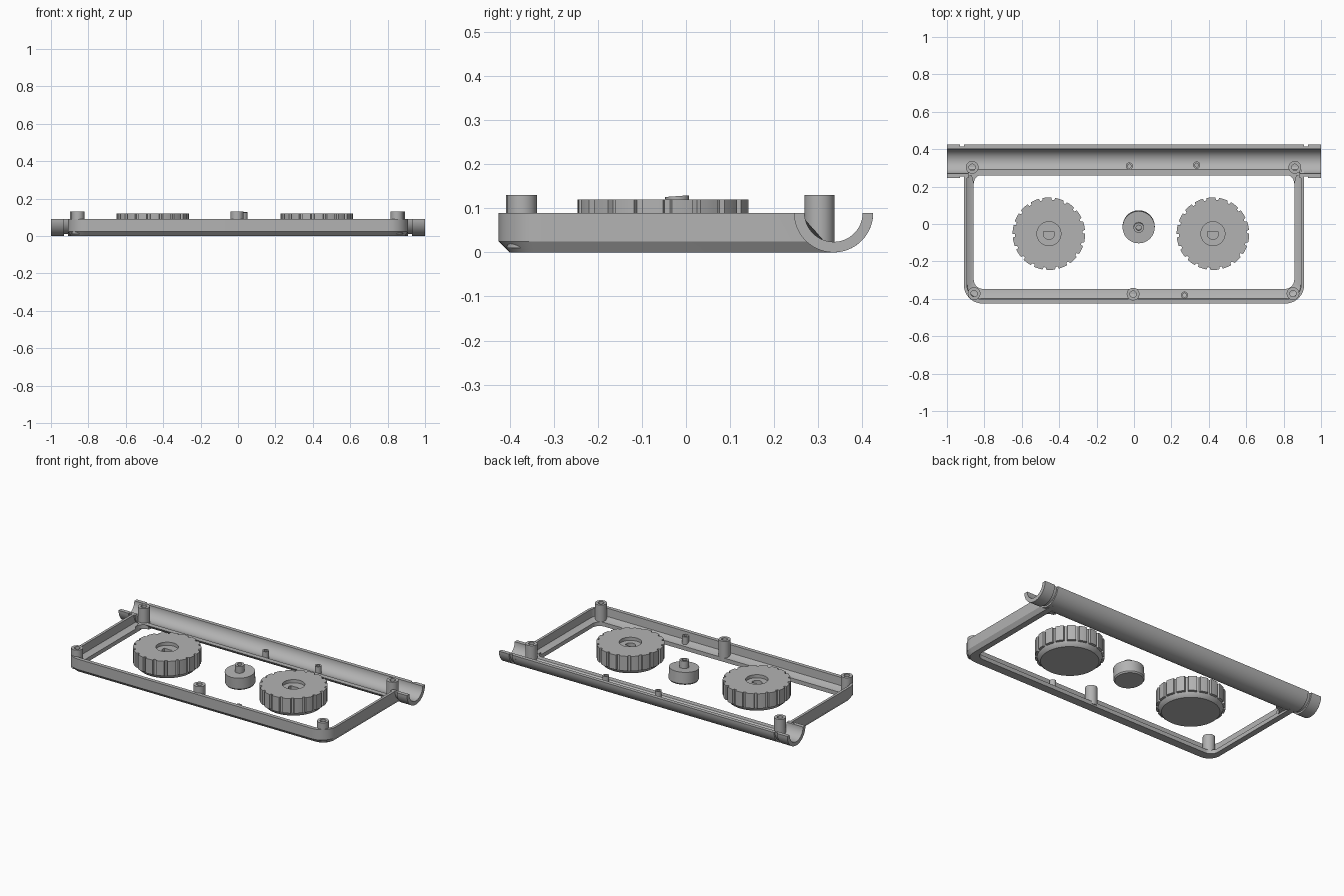
import bpy, bmesh, math
from math import sin, cos, pi, sqrt, radians

if "Cube" in bpy.data.objects:
    bpy.data.objects.remove(bpy.data.objects["Cube"])

grey = bpy.data.materials.new("mid_grey")
grey.diffuse_color = (0.45, 0.45, 0.45, 1)
grey.use_nodes = True
grey.node_tree.nodes["Principled BSDF"].inputs["Base Color"].default_value = grey.diffuse_color

CY, CZ, RO, RI = 0.335, 0.09, 0.09, 0.066      # trough axis and radii


def loft(name, rings, caps=True, wrap=False, loc=(0, 0, 0), rot=(0, 0, 0)):
    """Skin equal-length closed rings of points; cap both ends."""
    bm = bmesh.new()
    vs = [[bm.verts.new(p) for p in r] for r in rings]
    n = len(vs[0])
    for a, b in zip(vs, vs[1:]):
        for i in range(n):
            j = (i + 1) % n
            bm.faces.new((a[i], a[j], b[j], b[i]))
    if caps:
        bm.faces.new(vs[0][::-1])
        bm.faces.new(vs[-1])
    bmesh.ops.recalc_face_normals(bm, faces=bm.faces)
    me = bpy.data.meshes.new(name)
    bm.to_mesh(me)
    bm.free()
    ob = bpy.data.objects.new(name, me)
    me.materials.append(grey)
    ob.location, ob.rotation_euler = loc, rot
    bpy.context.collection.objects.link(ob)
    bpy.ops.object.select_all(action='DESELECT')
    ob.select_set(True)
    bpy.context.view_layer.objects.active = ob
    bpy.ops.object.shade_smooth_by_angle(angle=radians(25))
    return ob


def circle(r, z, angles):
    return [(r * cos(a), r * sin(a), z) for a in angles]


def even(n):
    return [2 * pi * i / n for i in range(n)]


# Frame: an L section swept round the two sides and front
def frame_path(d, z):
    dx, r = d * 0.68, max(0.1 - d, 0.05)
    end = CY - sqrt(max(0.078 ** 2 - (CZ - z) ** 2, 0.0))
    cx, cy = 0.91 - dx - r, -0.425 + d + r
    right = [(cx + r * sin(t), cy - r * cos(t), z)
             for t in [pi / 2 * i / 10 for i in range(11)]]
    right.append((0.91 - dx, end, z))
    return [(-x, y, z) for x, y, z in right[::-1]] + right


section = [(0, 0.025), (0.025, 0), (0.078, 0), (0.078, 0.025),
           (0.056, 0.028), (0.027, 0.04), (0.024, 0.09), (0, 0.09)]
loft("frame", list(zip(*[frame_path(d, z) for d, z in section])))

# Fillets where the frame sides meet the trough
for s, side in ((-1, "left"), (1, "right")):
    pts = [(0.875, 0.28), (0.857, 0.21)]
    pts += [(0.807 + 0.05 * cos(t), 0.215 + 0.05 * sin(t))
            for t in [pi / 2 * i / 6 for i in range(7)]] + [(0.80, 0.28)]
    loft("fillet_" + side, [[(s * x, y, z) for x, y in pts] for z in (0.014, 0.04)])


# Half-round trough: a shell whose front edge is cut at a given height
def trough(name, x0, x1, zcut, ro=RO, ri=RI):
    def arc(r):
        a1 = pi - math.asin((CZ - zcut) / r)
        return [(CY + r * cos(a1 * i / 28), CZ - r * sin(a1 * i / 28)) for i in range(29)]
    prof = arc(ro) + arc(ri)[::-1]
    loft(name, [[(x, y, z) for y, z in prof] for x in (x0, x1)])


trough("trough", -0.885, 0.885, 0.04)
for s, side in ((-1, "left"), (1, "right")):
    trough("trough_shoulder_" + side, s * 0.885, s * 0.908, CZ)
    trough("trough_groove_" + side, s * 0.908, s * 0.93, CZ, ro=0.08)
    trough("trough_collar_" + side, s * 0.93, s * 1.0, CZ)


# Hollow screw posts and small pegs
def post(name, x, y, r, hole, z0, z1):
    a = even(28)
    loft(name, [circle(r, z0, a), circle(r, z1, a), circle(hole, z1, a),
                circle(hole, z0 + 0.02, a)], loc=(x, y, 0))


for name, x, y, z0 in (("post_back_left", -0.865, 0.303, 0.012),
                       ("post_back_right", 0.86, 0.303, 0.012),
                       ("post_front_left", -0.855, -0.372, 0.01),
                       ("post_front_right", 0.85, -0.372, 0.01),
                       ("post_front_middle", -0.005, -0.375, 0.01)):
    post(name, x, y, 0.034, 0.017, z0, 0.13)
for i, (x, y) in enumerate(((-0.025, 0.31), (0.335, 0.315), (0.27, -0.38))):
    post("peg_%d" % (i + 1), x, y, 0.019, 0.010, 0.01, 0.075)

# Toothed wheels with a stepped socket and D-shaped hole
TEETH = 18
steps = ((0, 1), (0.05, 0), (0.25, 0), (0.30, 1), (0.53, 1), (0.77, 1))
angles, radii = [], []
for t in range(TEETH):
    for f, out in steps:
        angles.append(2 * pi * (t + f) / TEETH)
        radii.append(0.194 if out else 0.181)


def toothed(z):
    return [(r * cos(a), r * sin(a), z) for r, a in zip(radii, angles)]


def d_hole(z):
    return [(x, min(y, 0.012), z) for x, y, z in circle(0.03, z, angles)]


wheel = [circle(0.163, 0, angles), circle(0.175, 0.012, angles),
         circle(0.181, 0.026, angles), toothed(0.028), toothed(0.12),
         circle(0.064, 0.12, angles), circle(0.064, 0.10, angles),
         d_hole(0.10), d_hole(0.04)]
for name, x in (("wheel_left", -0.455), ("wheel_right", 0.422)):
    loft(name, wheel, loc=(x, -0.052, 0))

# Round button with a hollow stem, sitting slightly tilted
a = even(48)
loft("button", [circle(0.08, 0, a), circle(0.086, 0.008, a), circle(0.086, 0.078, a),
                circle(0.027, 0.078, a), circle(0.027, 0.122, a),
                circle(0.014, 0.122, a), circle(0.014, 0.085, a)],
     loc=(0.025, -0.012, 0.006), rot=(radians(4), 0, 0))
